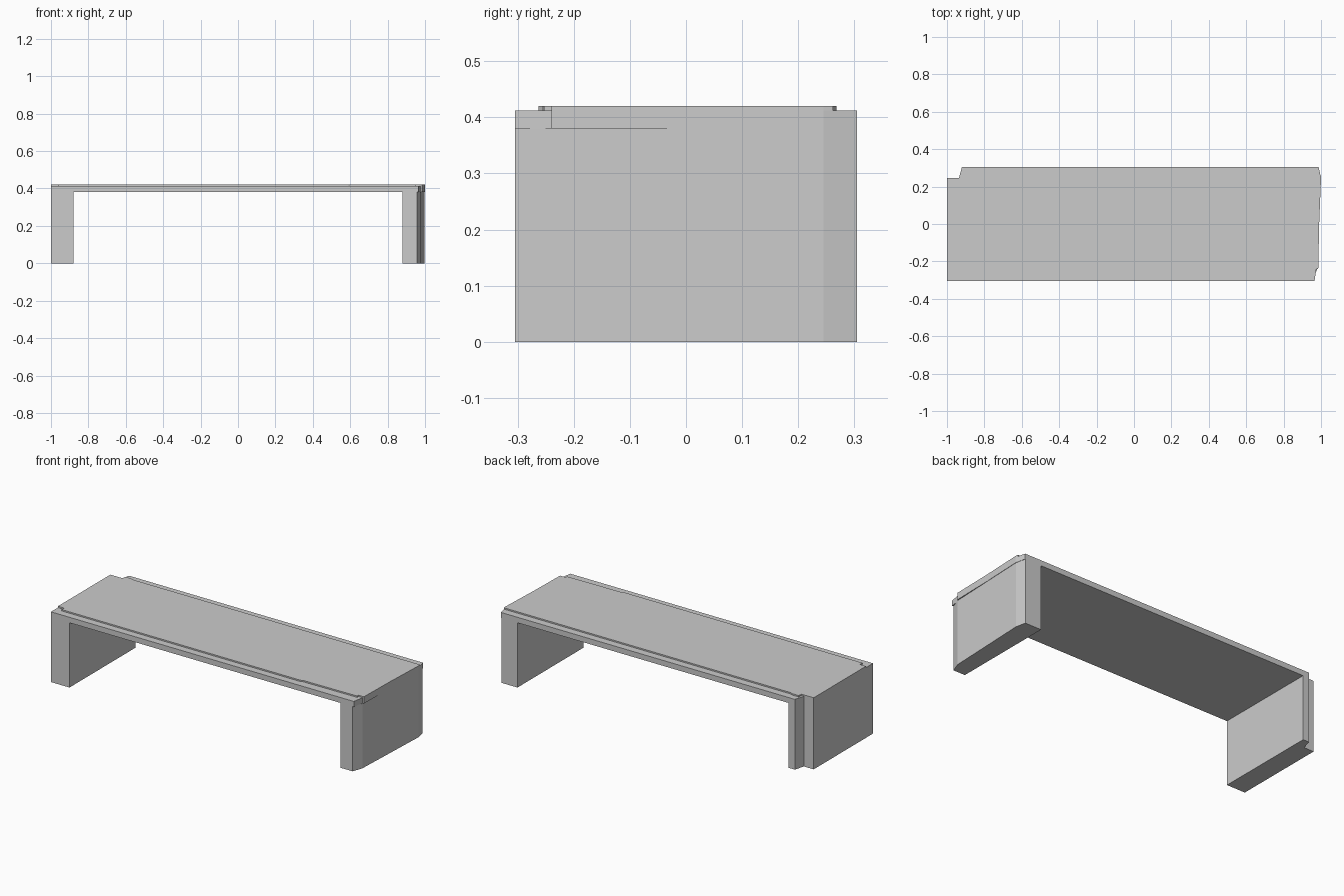
import bpy, bmesh

if "Cube" in bpy.data.objects:
    bpy.data.objects.remove(bpy.data.objects["Cube"])


def prism(name, outline, z0, z1):
    """Extrude a plan outline (counter-clockwise x, y points) from z0 to z1."""
    bm = bmesh.new()
    base = bm.faces.new([bm.verts.new((x, y, z0)) for x, y in outline])
    top = bmesh.ops.extrude_face_region(bm, geom=[base])["geom"]
    for v in top:
        if isinstance(v, bmesh.types.BMVert):
            v.co.z = z1
    bmesh.ops.recalc_face_normals(bm, faces=bm.faces)
    mesh = bpy.data.meshes.new(name)
    bm.to_mesh(mesh)
    bm.free()
    obj = bpy.data.objects.new(name, mesh)
    bpy.context.collection.objects.link(obj)
    return obj


Y = 0.305        # half depth
STEP = 0.245     # where the corner cuts begin
LEG_TOP = 0.38
LIP_TOP = 0.412
TOP = 0.42

# Left end: square front corner, notched back corner
left_end = [(-0.92, Y), (-0.936, STEP), (-1, STEP), (-1, -Y)]
prism("left_leg", left_end + [(-0.88, -Y), (-0.88, Y)], 0, LEG_TOP)

# Right leg: outer side tapers and both corners are chipped
prism("right_leg", [(0.88, -Y), (0.957, -Y), (0.978, -STEP),
                    (0.998, STEP), (0.985, Y), (0.88, Y)], 0, LEG_TOP)

# Bench slab with the lower lip along front and back
prism("slab", left_end + [(0.965, -Y), (0.975, -0.24), (0.985, -0.24),
                          (0.99, 0), (1, STEP), (0.987, Y)], LEG_TOP, LIP_TOP)

# Raised top surface, set in from the lips
prism("top_panel", [(-1, -0.24), (-0.96, -0.24), (-0.96, -0.263),
                    (0.59, -0.263), (0.60, -0.257), (0.95, -0.253),
                    (0.95, -0.24), (0.985, -0.24), (0.99, 0),
                    (1, STEP), (0.998, 0.262), (-0.86, 0.262),
                    (-0.88, 0.268), (-0.918, 0.268), (-0.922, STEP),
                    (-1, STEP)], LIP_TOP, TOP)
